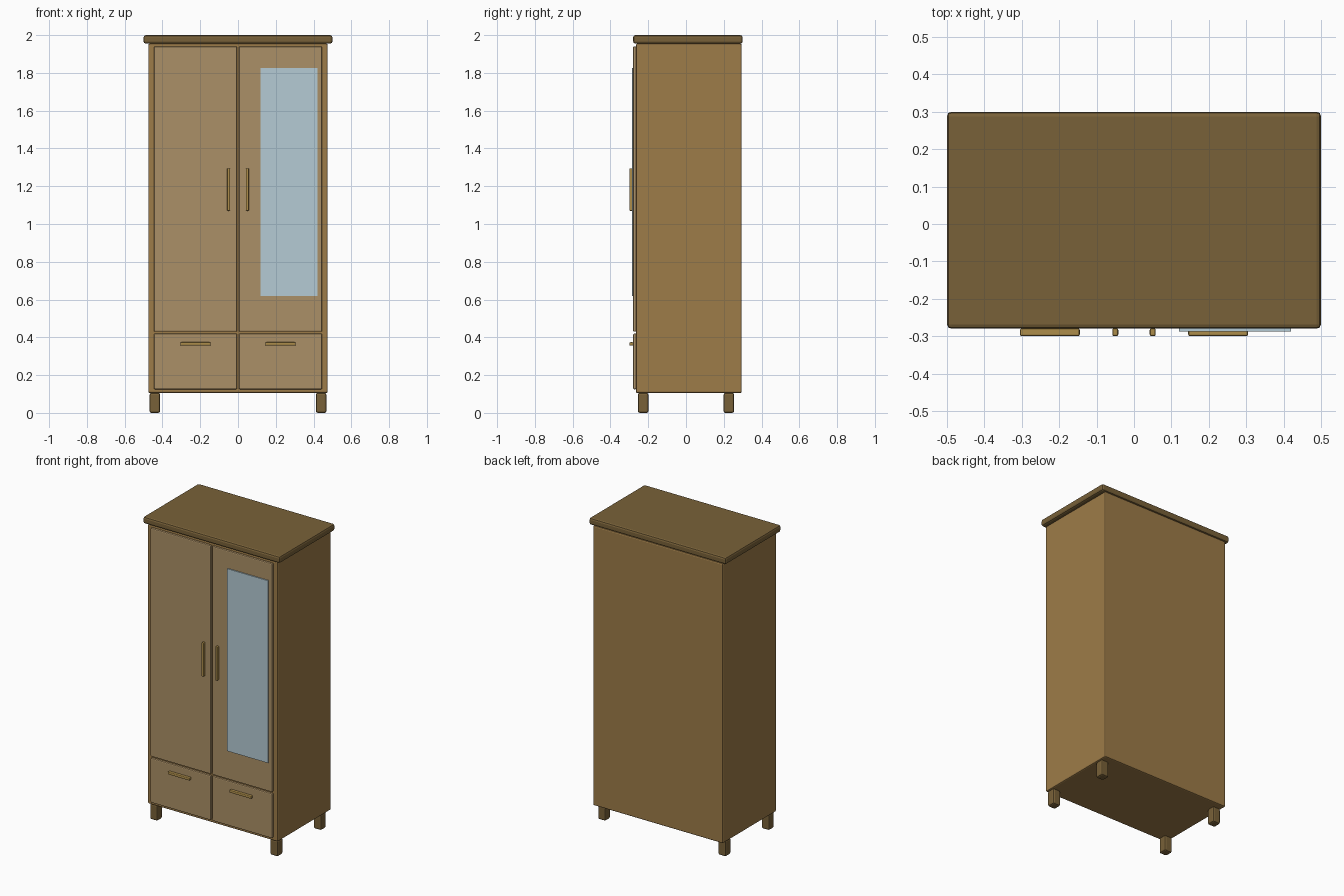
import bpy

if "Cube" in bpy.data.objects:
    bpy.data.objects.remove(bpy.data.objects["Cube"])


def material(name, rgb):
    m = bpy.data.materials.new(name)
    m.diffuse_color = (*rgb, 1)
    m.use_nodes = True
    m.node_tree.nodes["Principled BSDF"].inputs["Base Color"].default_value = m.diffuse_color
    return m


body_wood = material("body_wood", (0.34, 0.20, 0.065))
dark_wood = material("dark_wood", (0.19, 0.12, 0.04))
panel_wood = material("panel_wood", (0.41, 0.28, 0.135))
brass = material("brass", (0.42, 0.27, 0.07))
glass = material("mirror_glass", (0.46, 0.60, 0.66))


def box(name, x, y, z, mat, bevel=0.0, segments=2):
    """Box from (min, max) ranges with optional rounded edges."""
    r = (x, y, z)
    bpy.ops.mesh.primitive_cube_add(size=1, location=[(a + b) / 2 for a, b in r])
    o = bpy.context.object
    o.name = name
    o.scale = [b - a for a, b in r]
    bpy.ops.object.transform_apply(location=False, rotation=False, scale=True)
    o.data.materials.append(mat)
    if bevel:
        m = o.modifiers.new("edge", "BEVEL")
        m.width = bevel
        m.segments = segments
    return o


# Carcass and overhanging top
box("carcass", (-0.475, 0.475), (-0.265, 0.295), (0.105, 1.955), body_wood, 0.008)
box("top_board", (-0.5, 0.5), (-0.28, 0.3), (1.955, 2.0), dark_wood, 0.012)

for side, s in (("left", -1), ("right", 1)):
    def span(a, b):
        return tuple(sorted((s * a, s * b)))

    # Door and drawer front
    box(side + "_door", span(0.005, 0.445), (-0.28, -0.262), (0.43, 1.94), panel_wood, 0.006)
    box(side + "_drawer_front", span(0.005, 0.445), (-0.28, -0.262), (0.125, 0.42), panel_wood, 0.006)

    # Bar handles
    box(side + "_door_handle", span(0.042, 0.058), (-0.3, -0.279), (1.07, 1.295), brass, 0.005)
    box(side + "_drawer_handle", span(0.145, 0.305), (-0.3, -0.279), (0.356, 0.374), brass, 0.005)

    # Legs
    for end, y in (("front", -0.227), ("back", 0.227)):
        box(f"{end}_{side}_leg", span(0.412, 0.468), (y - 0.028, y + 0.028),
            (0, 0.106), dark_wood, 0.01)

# Mirror on the right door
box("mirror_panel", (0.12, 0.42), (-0.287, -0.279), (0.62, 1.825), glass)
